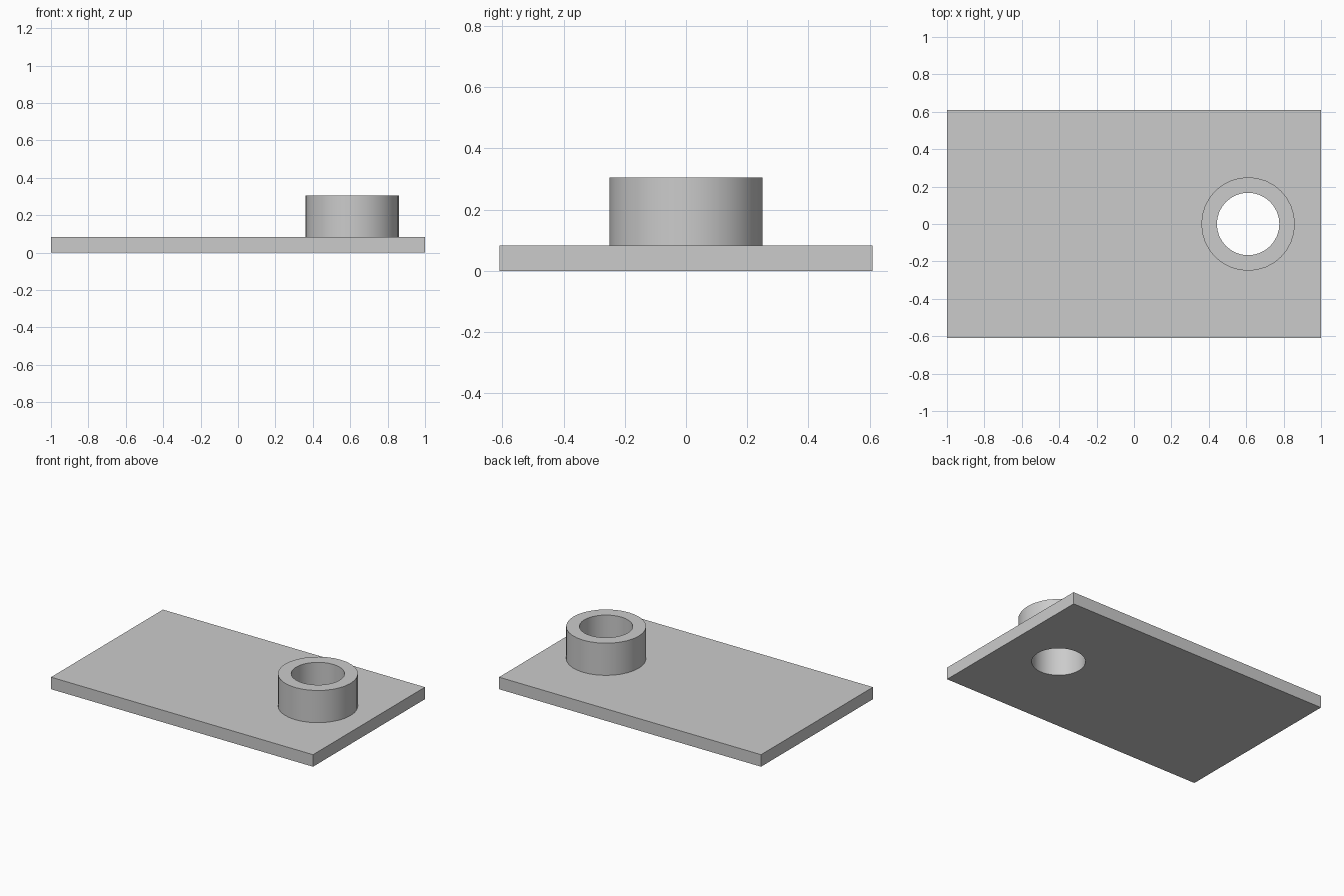
import bpy, bmesh, math
from mathutils import Matrix, Vector

LENGTH, WIDTH, THICK = 2.0, 1.22, 0.083
BOSS_X, OUTER, INNER, TOP = 0.61, 0.25, 0.167, 0.305
SIDES = 32

cube = bpy.data.objects.get("Cube")
if cube:
    bpy.data.objects.remove(cube, do_unlink=True)

grey = bpy.data.materials.new("plain_grey")
grey.use_nodes = True
colour = (0.6, 0.6, 0.6, 1.0)
grey.diffuse_color = colour
grey.node_tree.nodes["Principled BSDF"].inputs["Base Color"].default_value = colour


def make_object(name, bm):
    bmesh.ops.recalc_face_normals(bm, faces=bm.faces[:])
    mesh = bpy.data.meshes.new(name)
    bm.to_mesh(mesh)
    bm.free()
    mesh.materials.append(grey)
    obj = bpy.data.objects.new(name, mesh)
    bpy.context.collection.objects.link(obj)
    return obj


def select_only(obj):
    bpy.ops.object.select_all(action="DESELECT")
    obj.select_set(True)
    bpy.context.view_layer.objects.active = obj


# Flat base plate
bm = bmesh.new()
bmesh.ops.create_cube(bm, size=1)
bmesh.ops.scale(bm, vec=(LENGTH, WIDTH, THICK), verts=bm.verts)
bmesh.ops.translate(bm, vec=(0, 0, THICK / 2), verts=bm.verts)
plate = make_object("base_plate", bm)

# Through hole under the boss
bm = bmesh.new()
bmesh.ops.create_cone(bm, cap_ends=True, segments=SIDES, radius1=INNER,
                      radius2=INNER, depth=1,
                      matrix=Matrix.Translation((BOSS_X, 0, 0)))
cutter = make_object("hole_cutter", bm)
cutter.hide_render = True
hole = plate.modifiers.new("hole", "BOOLEAN")
hole.operation = "DIFFERENCE"
hole.solver = "EXACT"
hole.object = cutter
select_only(plate)
bpy.ops.object.modifier_apply(modifier=hole.name)
bpy.data.objects.remove(cutter, do_unlink=True)

# Hollow round boss, spun from its wall profile
bm = bmesh.new()
profile = [(OUTER, THICK), (OUTER, TOP), (INNER, TOP), (INNER, THICK)]
verts = [bm.verts.new((BOSS_X + r, 0, z)) for r, z in profile]
edges = [bm.edges.new(pair) for pair in zip(verts, verts[1:])]
bmesh.ops.spin(bm, geom=verts + edges, cent=Vector((BOSS_X, 0, 0)),
               axis=(0, 0, 1), angle=math.tau, steps=SIDES)
bmesh.ops.remove_doubles(bm, verts=bm.verts[:], dist=0.0005)
boss = make_object("round_boss", bm)
# The open tube needs its walls facing away from the ring's middle
bm = bmesh.new()
bm.from_mesh(boss.data)
bm.normal_update()
if any(f.normal.z < -0.5 for f in bm.faces):
    bmesh.ops.reverse_faces(bm, faces=bm.faces[:])
bm.to_mesh(boss.data)
bm.free()

for obj in (plate, boss):
    select_only(obj)
    bpy.ops.object.shade_smooth_by_angle(angle=math.radians(30))
